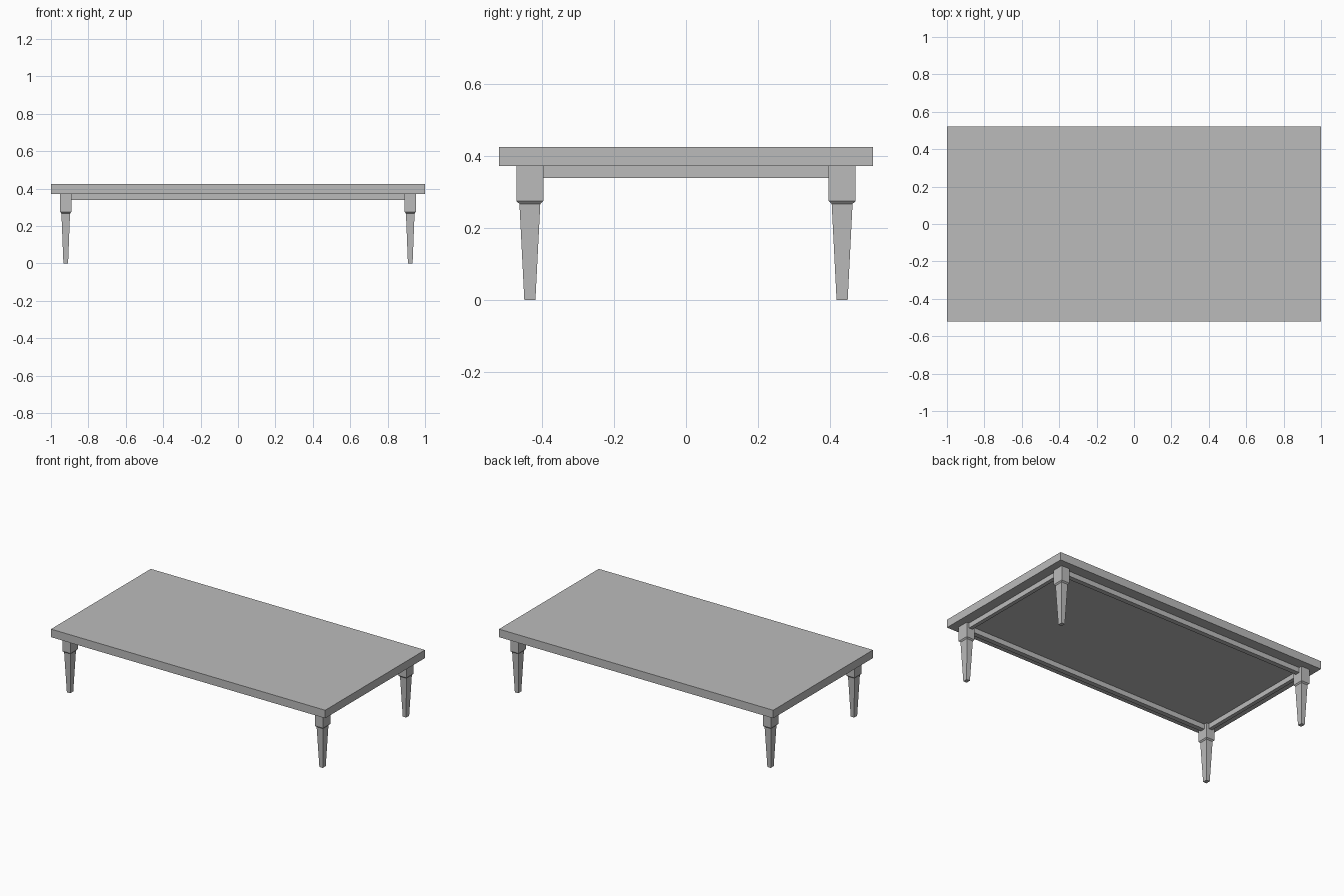
import bpy
import bmesh

cube = bpy.data.objects.get("Cube")
if cube:
    bpy.data.objects.remove(cube, do_unlink=True)

grey = bpy.data.materials.new("plain_grey")
grey.use_nodes = True
colour = (0.5, 0.5, 0.5, 1)
grey.diffuse_color = colour
grey.node_tree.nodes["Principled BSDF"].inputs["Base Color"].default_value = colour


def loft(name, centre, sections):
    """Stack rectangular sections (height, x half-width, y half-width) into a solid."""
    bm = bmesh.new()
    rings = []
    for z, hx, hy in sections:
        rings.append([bm.verts.new((centre[0] + sx * hx, centre[1] + sy * hy, z))
                      for sx, sy in ((-1, -1), (1, -1), (1, 1), (-1, 1))])
    for low, high in zip(rings, rings[1:]):
        for i in range(4):
            j = (i + 1) % 4
            bm.faces.new((low[i], low[j], high[j], high[i]))
    bm.faces.new(rings[0][::-1])
    bm.faces.new(rings[-1])
    mesh = bpy.data.meshes.new(name)
    bm.to_mesh(mesh)
    bm.free()
    mesh.materials.append(grey)
    obj = bpy.data.objects.new(name, mesh)
    bpy.context.collection.objects.link(obj)
    return obj


TOP, UNDER, APRON, BLOCK = 0.425, 0.372, 0.339, 0.275
LEG_X, LEG_Y = 0.921, 0.4345

# Table top
loft("table_top", (0, 0), [(UNDER, 1, 0.52), (TOP, 1, 0.52)])

# Tapered legs with a square block at the head
for sx, side in ((-1, "right"), (1, "left")):
    for sy, end in ((-1, "front"), (1, "back")):
        loft(f"{end}_{side}_leg", (sx * LEG_X, sy * LEG_Y), [
            (0, 0.0125, 0.0155), (0.267, 0.023, 0.029),
            (BLOCK, 0.03, 0.0375), (UNDER, 0.03, 0.0375)])

# Apron rails between the leg blocks
for s, end, side in ((-1, "front", "right"), (1, "back", "left")):
    loft(f"{end}_apron", (0, s * LEG_Y),
         [(APRON, LEG_X - 0.03, 0.016), (UNDER, LEG_X - 0.03, 0.016)])
    loft(f"{side}_apron", (s * LEG_X, 0),
         [(APRON, 0.013, LEG_Y - 0.0375), (UNDER, 0.013, LEG_Y - 0.0375)])
